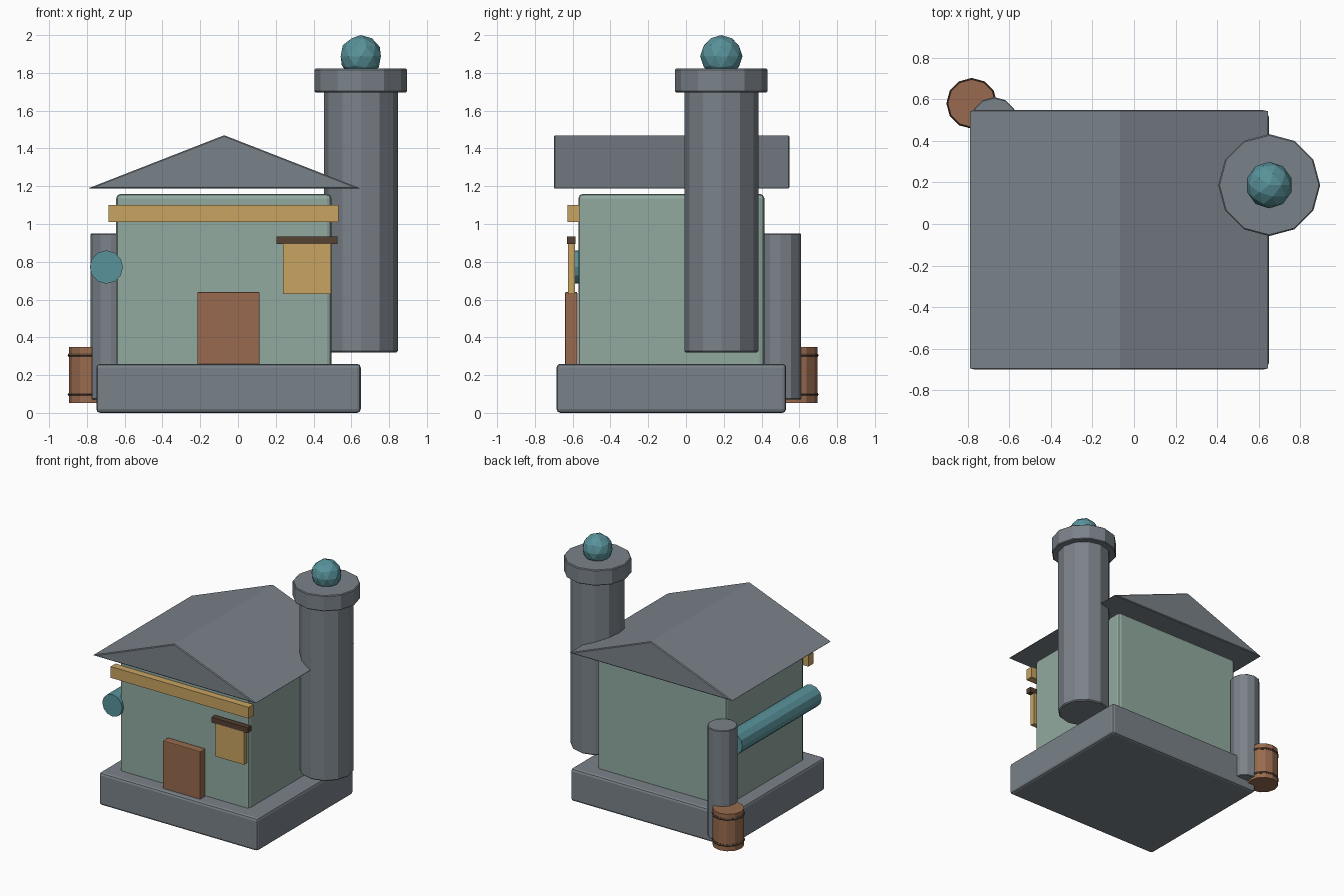
import bpy, bmesh, math
from mathutils import Matrix, Vector

cube = bpy.data.objects.get("Cube")
if cube:
    bpy.data.objects.remove(cube, do_unlink=True)


def material(name, rgb):
    """Flat material from 0-255 display values."""
    lin = [((c / 255 + 0.055) / 1.055) ** 2.4 for c in rgb] + [1.0]
    m = bpy.data.materials.new(name)
    m.use_nodes = True
    m.diffuse_color = lin
    bsdf = next(n for n in m.node_tree.nodes if n.type == 'BSDF_PRINCIPLED')
    bsdf.inputs["Base Color"].default_value = lin
    return m


STONE = material("grey stone", (122, 130, 137))
PLASTER = material("sage plaster", (145, 170, 160))
TEAL = material("teal", (88, 146, 154))
TAN = material("tan wood", (200, 163, 98))
BROWN = material("brown wood", (152, 106, 78))
DARK = material("dark wood", (86, 65, 50))


def finish(name, bm, mat, bevel=0.0, segments=2):
    bmesh.ops.recalc_face_normals(bm, faces=bm.faces)
    mesh = bpy.data.meshes.new(name)
    bm.to_mesh(mesh)
    bm.free()
    mesh.materials.append(mat)
    ob = bpy.data.objects.new(name, mesh)
    bpy.context.collection.objects.link(ob)
    if bevel:
        mod = ob.modifiers.new("Bevel", 'BEVEL')
        mod.width = bevel
        mod.segments = segments
        mod.limit_method = 'ANGLE'
        mod.angle_limit = math.radians(40)
    return ob


def box(name, mat, x, y, z, bevel=0.0):
    """Box from (min, max) ranges on each axis."""
    bm = bmesh.new()
    bmesh.ops.create_cube(bm, size=1)
    for v in bm.verts:
        v.co = Vector([(r[0] + r[1]) / 2 + c * (r[1] - r[0])
                       for c, r in zip(v.co, (x, y, z))])
    return finish(name, bm, mat, bevel)


def cylinder(name, mat, center, radius, length, along_y=False, bevel=0.0, sides=12):
    bm = bmesh.new()
    m = Matrix.Translation(center)
    if along_y:
        m = m @ Matrix.Rotation(math.pi / 2, 4, 'X')
    bmesh.ops.create_cone(bm, cap_ends=True, segments=sides, radius1=radius,
                          radius2=radius, depth=length, matrix=m)
    return finish(name, bm, mat, bevel, 1)


def ring(name, mat, center, major, minor, sides=12, tube=6):
    """Hoop around a vertical axis."""
    bm = bmesh.new()
    loops = []
    for i in range(sides):
        a = 2 * math.pi * i / sides
        loops.append([])
        for j in range(tube):
            b = 2 * math.pi * j / tube
            r = major + minor * math.cos(b)
            loops[-1].append(bm.verts.new(Vector(center) + Vector(
                (r * math.cos(a), r * math.sin(a), minor * math.sin(b)))))
    for i in range(sides):
        p, q = loops[i], loops[(i + 1) % sides]
        for j in range(tube):
            k = (j + 1) % tube
            bm.faces.new((p[j], q[j], q[k], p[k]))
    return finish(name, bm, mat)


# Foundation and house walls
box("foundation", STONE, (-0.75, 0.65), (-0.685, 0.53), (0.0, 0.26), 0.02)
box("house_walls", PLASTER, (-0.645, 0.495), (-0.57, 0.415), (0.2, 1.16), 0.025)

# Gabled roof: triangle extruded from front to back
bm = bmesh.new()
tri = [bm.verts.new((x, -0.7, z)) for x, z in ((-0.795, 1.188), (0.65, 1.188), (-0.073, 1.47))]
face = bm.faces.new(tri)
ext = bmesh.ops.extrude_face_region(bm, geom=[face])
bmesh.ops.translate(bm, vec=(0, 1.248, 0),
                    verts=[g for g in ext["geom"] if isinstance(g, bmesh.types.BMVert)])
finish("gable_roof", bm, STONE, 0.006, 1)

# Tower with cap and ball finial
TX, TY = 0.65, 0.187
cylinder("tower_shaft", STONE, (TX, TY, 1.015), 0.196, 1.39, bevel=0.008)
cylinder("tower_cap", STONE, (TX, TY, 1.76), 0.245, 0.125, bevel=0.006)
bm = bmesh.new()
bmesh.ops.create_icosphere(bm, subdivisions=2, radius=0.112,
                           matrix=Matrix.Translation((TX, TY, 1.888)))
finish("tower_finial", bm, TEAL)

# Rear corner post and pipe along the wall
cylinder("corner_post", STONE, (-0.672, 0.5, 0.51), 0.11, 0.88, bevel=0.005)
cylinder("side_pipe", TEAL, (-0.697, -0.09, 0.772), 0.088, 1.0, along_y=True)

# Barrel with two hoops
BX, BY = -0.78, 0.58
cylinder("barrel", BROWN, (BX, BY, 0.2), 0.115, 0.295)
for label, z in (("lower", 0.097), ("upper", 0.305)):
    ring(label + "_barrel_hoop", DARK, (BX, BY, z), 0.112, 0.01)

# Front details
box("door", BROWN, (-0.215, 0.115), (-0.64, -0.575), (0.25, 0.64), 0.006)
box("front_beam", TAN, (-0.685, 0.533), (-0.627, -0.565), (1.01, 1.1))
box("sign_board", TAN, (0.238, 0.492), (-0.626, -0.587), (0.63, 0.9))
box("sign_bar", DARK, (0.205, 0.527), (-0.629, -0.585), (0.893, 0.935))
